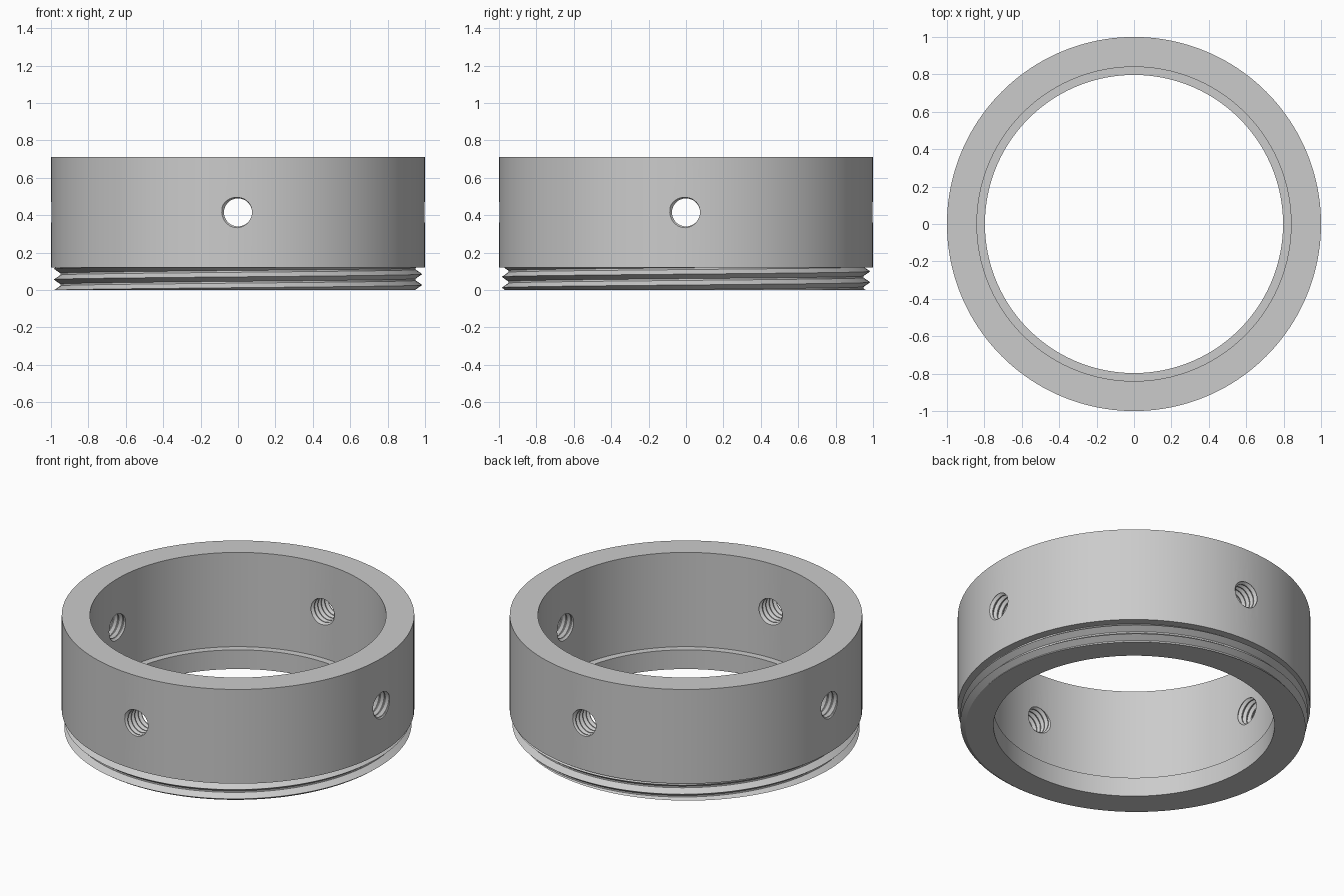
import bpy, bmesh
from math import pi, sin, cos, floor, radians
from mathutils import Matrix

cube = bpy.data.objects.get("Cube")
if cube:
    bpy.data.objects.remove(cube)

TAU = 2 * pi
HEIGHT, SHOULDER, HOLE_Z = 0.71, 0.12, 0.415


def thread(theta, z0, z1, pitch, phase, root, crest):
    """Helical thread outline (radius, height) at one angle, trimmed to z0..z1."""
    turn = theta / TAU
    first = floor((z0 - phase) / pitch) - 2
    last = floor((z1 - phase) / pitch) + 2
    points = []
    for k in range(first, last):
        for part in (0, 0.42, 0.58):
            z = min(max(phase + pitch * (k + part + turn), z0), z1)
            f = ((z - phase) / pitch - turn) % 1
            d = min(f, 1 - f)
            points.append((crest - (crest - root) * min(1, d / 0.42), z))
    return points


def sweep(bm, section, segments, matrix=Matrix()):
    """Turn an angle-dependent section about z and weld the seams."""
    columns = []
    for i in range(segments + 1):
        a = TAU * i / segments
        columns.append([bm.verts.new(matrix @ Matrix.Rotation(a, 4, 'Z')
                        @ Matrix.Translation((r, 0, z)).to_translation())
                        for r, z in section(a)])
    for c, n in zip(columns, columns[1:]):
        for j in range(len(c) - 1):
            bm.faces.new((c[j], n[j], n[j + 1], c[j + 1]))


def make_object(name, bm):
    bmesh.ops.remove_doubles(bm, verts=bm.verts, dist=0.00002)
    bmesh.ops.recalc_face_normals(bm, faces=bm.faces)
    mesh = bpy.data.meshes.new(name)
    bm.to_mesh(mesh)
    bm.free()
    obj = bpy.data.objects.new(name, mesh)
    bpy.context.collection.objects.link(obj)
    return obj


def ring_section(a):
    # Stepped bore, threaded spigot, shoulder and outer wall
    start = (0.84, HEIGHT)
    return ([start, (0.84, SHOULDER), (0.797, SHOULDER), (0.797, 0)]
            + thread(a, 0, SHOULDER, 0.058, 0.085, 0.95, 0.985)
            + [(1, SHOULDER), (1, HEIGHT), start])


def hole_section(a):
    # Tapped hole cutter, closed at both ends on its axis
    return ([(0, 0.7)] + thread(a, 0.7, 1.1, 0.034, 0.982, 0.075, 0.09)
            + [(0, 1.1)])


# Ring body
bm = bmesh.new()
sweep(bm, ring_section, 160)
ring = make_object("threaded_ring", bm)

# Four tapped radial holes
bm = bmesh.new()
for k in range(4):
    place = (Matrix.Translation((0, 0, HOLE_Z)) @ Matrix.Rotation(k * pi / 2, 4, 'Z')
             @ Matrix.Rotation(pi / 2, 4, 'X'))
    sweep(bm, hole_section, 32, place)
cutter = make_object("hole_cutter", bm)
cutter.hide_render = True

bpy.ops.object.select_all(action='DESELECT')
ring.select_set(True)
bpy.context.view_layer.objects.active = ring
cut = ring.modifiers.new("holes", 'BOOLEAN')
cut.operation = 'DIFFERENCE'
cut.solver = 'EXACT'
cut.object = cutter
bpy.ops.object.modifier_apply(modifier=cut.name)
bpy.data.objects.remove(cutter)

# Plain grey metal
grey = bpy.data.materials.new("grey_metal")
grey.use_nodes = True
colour = (0.6, 0.6, 0.6, 1)
grey.diffuse_color = colour
grey.node_tree.nodes["Principled BSDF"].inputs["Base Color"].default_value = colour
ring.data.materials.clear()
ring.data.materials.append(grey)
bpy.ops.object.shade_smooth_by_angle(angle=radians(30))
